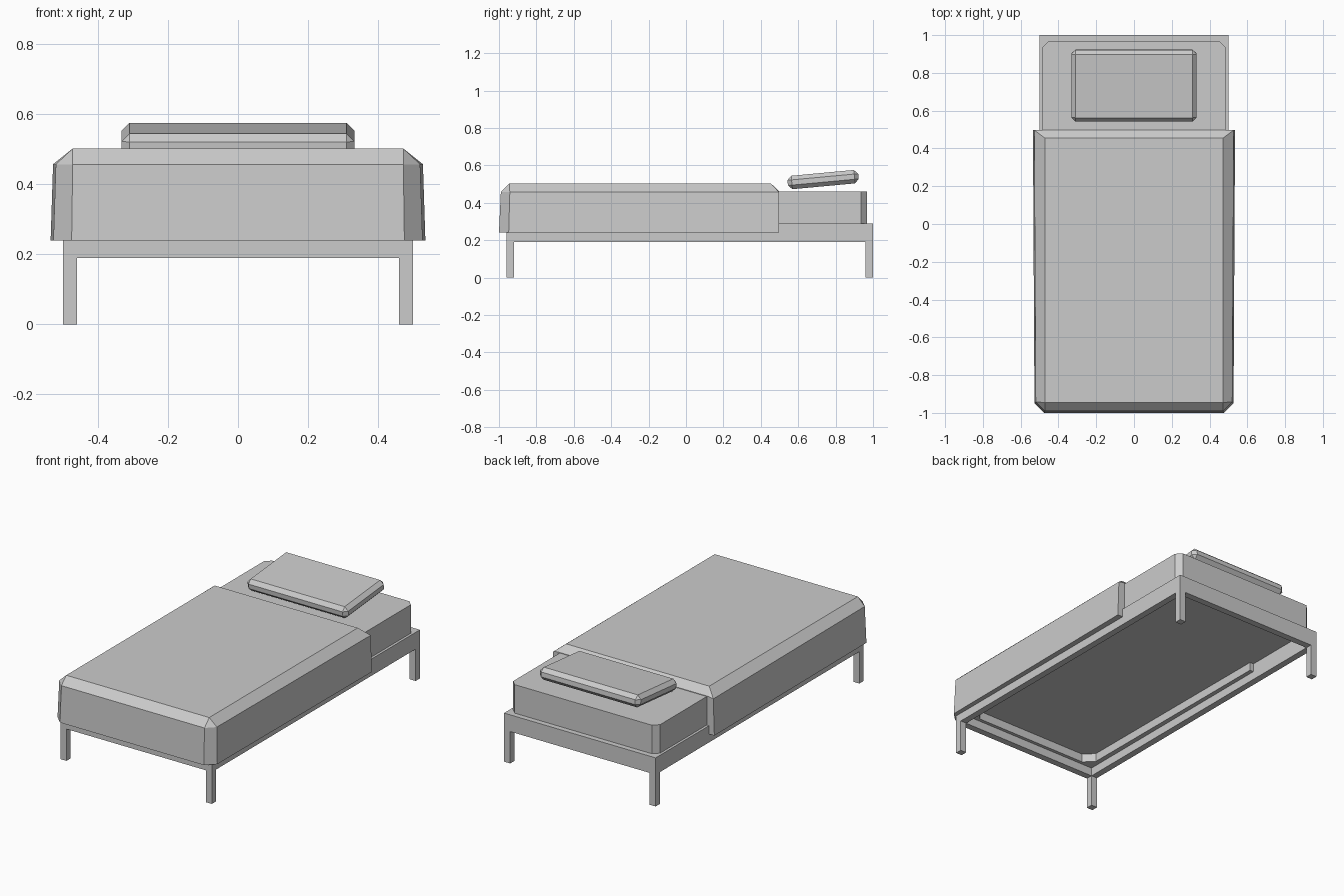
import bpy, bmesh, math

if "Cube" in bpy.data.objects:
    bpy.data.objects.remove(bpy.data.objects["Cube"])


def finish(name, bm):
    bmesh.ops.recalc_face_normals(bm, faces=bm.faces)
    me = bpy.data.meshes.new(name)
    bm.to_mesh(me)
    bm.free()
    ob = bpy.data.objects.new(name, me)
    bpy.context.collection.objects.link(ob)
    return ob


def box(name, x, y, z, bevel=0.0, upright_only=False):
    """Box from (lo, hi) ranges, optionally with one-segment chamfers."""
    bm = bmesh.new()
    bmesh.ops.create_cube(bm, size=1)
    for v in bm.verts:
        v.co = [lo + (c + 0.5) * (hi - lo) for c, (lo, hi) in zip(v.co, (x, y, z))]
    if bevel:
        edges = [e for e in bm.edges if not upright_only
                 or abs(e.verts[0].co.z - e.verts[1].co.z) > 0.01]
        bmesh.ops.bevel(bm, geom=edges, offset=bevel, segments=1,
                        affect='EDGES', profile=0.5)
    return finish(name, bm)


# Bed frame: four legs joined by an open ring of rails
X, Y0, Y1, T, Z0, Z1 = 0.5, -0.96, 1.0, 0.04, 0.19, 0.29
for end, y in (("front", (Y0, Y0 + T)), ("back", (Y1 - T, Y1))):
    box(end + "_rail", (-X + T, X - T), y, (Z0, Z1))
    for side, x in (("left", (-X, -X + T)), ("right", (X - T, X))):
        box(f"{end}_{side}_leg", x, y, (0, Z1))
for side, x in (("left", (-X, -X + T)), ("right", (X - T, X))):
    box(side + "_rail", x, (Y0 + T, Y1 - T), (Z0, Z1))

# Mattress with chamfered upright corners
box("mattress", (-0.485, 0.485), (-0.94, 0.968), (0.29, 0.46), 0.032, True)

# Pillow, chamfered all round and tilted
pillow = box("pillow", (-0.332, 0.332), (-0.19, 0.19), (-0.036, 0.036), 0.022)
pillow.location = (0, 0.733, 0.524)
pillow.rotation_euler.x = math.radians(5.3)

# Blanket: U-shaped rings, open towards the head end
bm = bmesh.new()


def ring(xb, xf, yf, c, z):
    half = [(xb, 0.497), (xf, yf + c), (xf - c, yf)]
    pts = half + [(-x, y) for x, y in reversed(half)]
    return [bm.verts.new((x, y, z)) for x, y in pts]


def bridge(a, b):
    for i in range(5):
        bm.faces.new((a[i], a[i + 1], b[i + 1], b[i]))


inner_top = ring(0.435, 0.43, -0.9, 0.055, 0.4)
inner = ring(0.435, 0.43, -0.9, 0.055, 0.24)
hem = ring(0.535, 0.527, -1.0, 0.052, 0.24)
shoulder = ring(0.528, 0.52, -0.99, 0.048, 0.457)
bridge(inner_top, inner)
bridge(inner, hem)
bridge(hem, shoulder)
bm.faces.new(inner_top)

# Blanket top with chamfered edges and folded head edge
br, fr, fl, bl = [bm.verts.new((x, y, 0.502)) for x, y in
                  ((0.472, 0.455), (0.472, -0.945), (-0.472, -0.945), (-0.472, 0.455))]
er, el = [bm.verts.new((x, 0.497, 0.463)) for x in (0.5, -0.5)]
s = shoulder
for f in ((br, fr, fl, bl), (s[0], s[1], fr, br), (s[1], s[2], fr),
          (s[2], s[3], fl, fr), (s[3], s[4], fl), (s[4], s[5], bl, fl),
          (br, bl, el, er), (s[0], br, er), (s[5], el, bl),
          # head-end face, an arch around the mattress
          (er, s[0], hem[0], inner[0], inner_top[0]),
          (el, inner_top[5], inner[5], hem[5], s[5]),
          (er, inner_top[0], inner_top[5], el)):
    bm.faces.new(f)
finish("blanket", bm)
